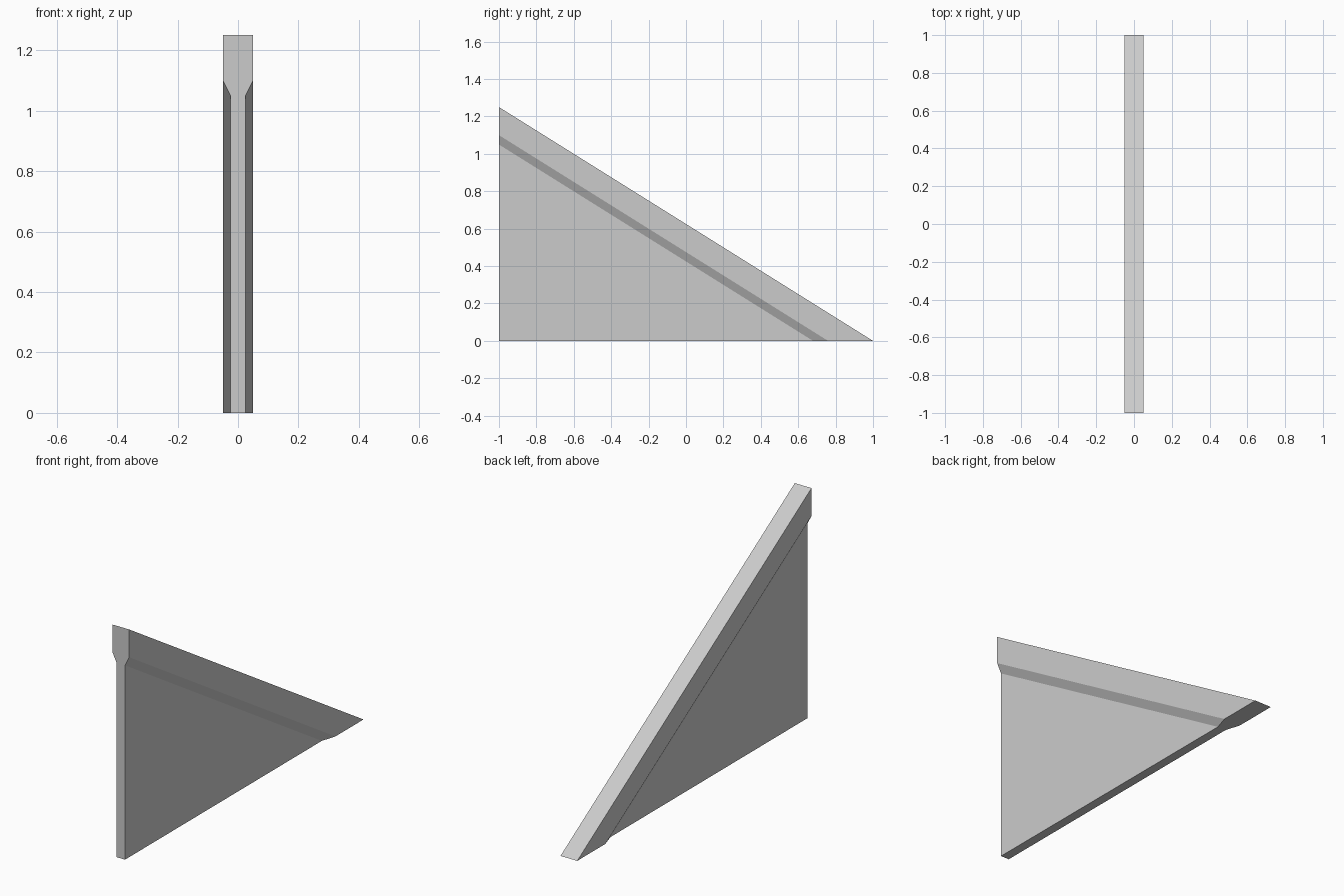
import bpy
import bmesh

cube = bpy.data.objects.get("Cube")
if cube:
    bpy.data.objects.remove(cube, do_unlink=True)

FRONT_Y = -1.0
SLOPE = 1.25 / 2.0      # fall of the brace per unit of depth
RAIL_HALF = 0.05
WEB_HALF = 0.025
WEB_TOP = 1.05          # height where the web meets the rail at the front

grey = bpy.data.materials.new("plain grey")
grey.use_nodes = True
colour = (0.6, 0.6, 0.6, 1.0)
grey.diffuse_color = colour
grey.node_tree.nodes["Principled BSDF"].inputs["Base Color"].default_value = colour


def floor_y(z):
    """Depth at which a sloping line starting at height z reaches the floor."""
    return FRONT_Y + z / SLOPE


def prism(name, ring_a, ring_b):
    """Solid joining two matching end outlines."""
    bm = bmesh.new()
    a = [bm.verts.new(p) for p in ring_a]
    b = [bm.verts.new(p) for p in ring_b]
    bm.faces.new(a)
    bm.faces.new(b[::-1])
    n = len(a)
    for i in range(n):
        j = (i + 1) % n
        bm.faces.new((a[i], b[i], b[j], a[j]))
    bmesh.ops.recalc_face_normals(bm, faces=bm.faces)
    mesh = bpy.data.meshes.new(name)
    bm.to_mesh(mesh)
    bm.free()
    mesh.materials.append(grey)
    obj = bpy.data.objects.new(name, mesh)
    bpy.context.collection.objects.link(obj)
    return obj


# Sloping rail: wide top, chamfered down to the web, cut upright and level
half = [(RAIL_HALF, 1.25), (RAIL_HALF, 1.1), (WEB_HALF, WEB_TOP)]
section = half + [(-x, z) for x, z in reversed(half)]
prism("sloping_rail",
      [(x, FRONT_Y, z) for x, z in section],
      [(x, floor_y(z), 0.0) for x, z in section])

# Thin triangular web under the rail
triangle = [(FRONT_Y, 0.0), (floor_y(WEB_TOP), 0.0), (FRONT_Y, WEB_TOP)]
prism("triangular_web",
      [(-WEB_HALF, y, z) for y, z in triangle],
      [(WEB_HALF, y, z) for y, z in triangle])
